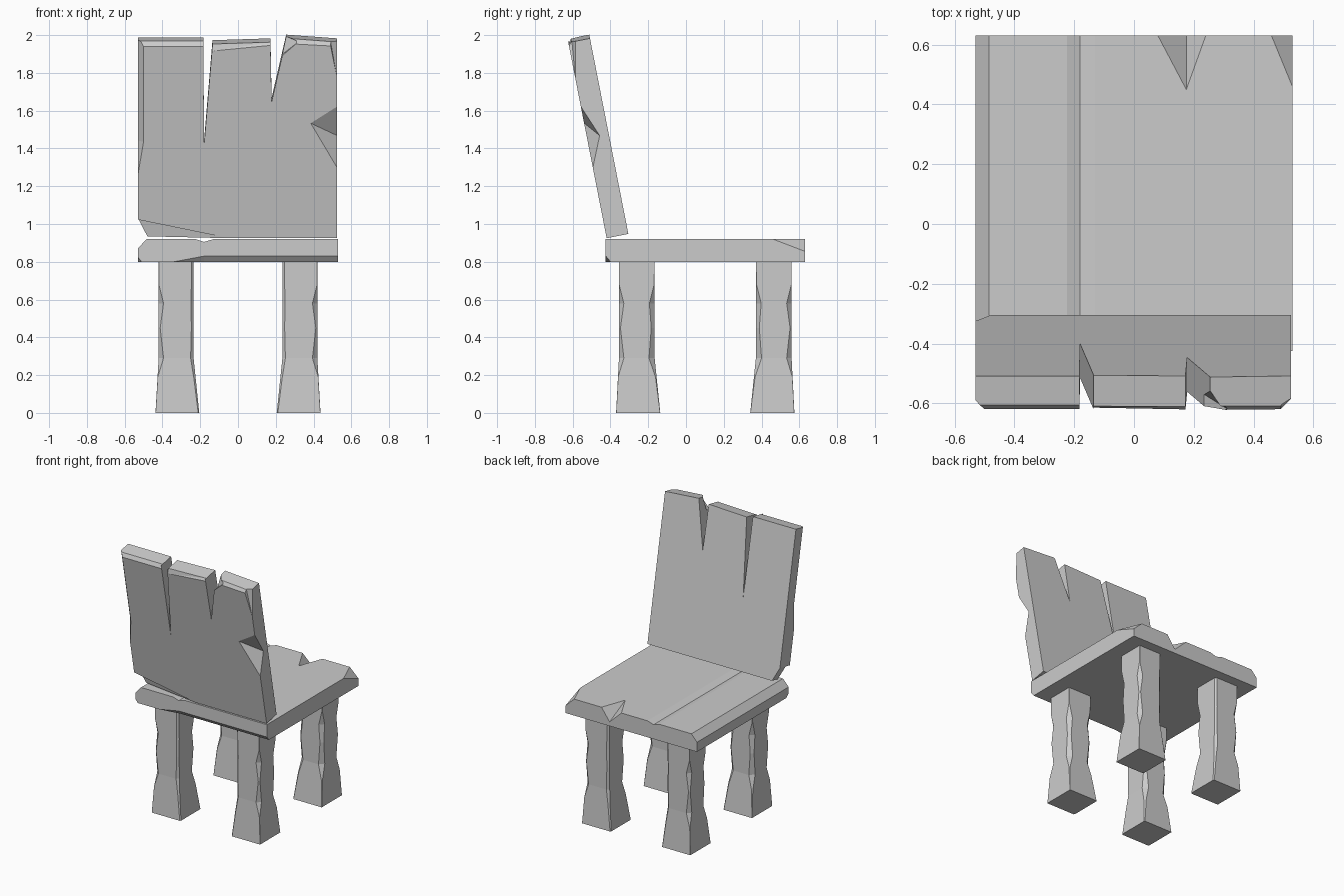
import bpy, bmesh, math
from mathutils import Vector, Matrix

if "Cube" in bpy.data.objects:
    bpy.data.objects.remove(bpy.data.objects["Cube"])


def make_object(name, bm):
    bmesh.ops.recalc_face_normals(bm, faces=bm.faces)
    mesh = bpy.data.meshes.new(name)
    bm.to_mesh(mesh)
    bm.free()
    ob = bpy.data.objects.new(name, mesh)
    bpy.context.collection.objects.link(ob)
    return ob


def slab(name, outline, y0, y1):
    """Extrude an xz outline from y0 to y1."""
    bm = bmesh.new()
    face = bm.faces.new([bm.verts.new((x, y0, z)) for x, z in outline])
    ext = bmesh.ops.extrude_face_region(bm, geom=[face])
    moved = [g for g in ext["geom"] if isinstance(g, bmesh.types.BMVert)]
    bmesh.ops.translate(bm, verts=moved, vec=(0, y1 - y0, 0))
    return make_object(name, bm)


def chip(ob, points, out):
    """Knock a chip off: hull of surface points swept outwards."""
    bm = bmesh.new()
    for p in points:
        bm.verts.new(p)
        bm.verts.new(Vector(p) + Vector(out) * 0.1)
    res = bmesh.ops.convex_hull(bm, input=bm.verts)
    loose = {g for g in res["geom_interior"] + res["geom_unused"]
             if isinstance(g, bmesh.types.BMVert)}
    bmesh.ops.delete(bm, geom=list(loose), context='VERTS')
    cutter = make_object("chip_cutter", bm)
    mod = ob.modifiers.new("chip", 'BOOLEAN')
    mod.operation = 'DIFFERENCE'
    mod.solver = 'EXACT'
    mod.object = cutter
    bpy.context.view_layer.objects.active = ob
    bpy.ops.object.modifier_apply(modifier=mod.name)
    bpy.data.objects.remove(cutter)


# Seat: plank with bevelled left edge and a shallow groove
seat = slab("seat", [(-.53, .80), (.53, .80), (.53, .92), (-.13, .92), (-.18, .905),
                     (-.225, .92), (-.485, .92), (-.53, .87)], -.425, .63)
chip(seat, [(.08, .63, .92), (.24, .63, .92), (.175, .45, .92), (.175, .63, .83)], (0, 1, 1))
chip(seat, [(.46, .63, .92), (.53, .46, .92), (.53, .63, .855)], (1, 1, 1))
chip(seat, [(-.34, -.425, .80), (-.18, -.425, .83), (.53, -.425, .83), (.53, -.40, .80),
            (-.18, -.40, .80)], (.3, -1, -1))
chip(seat, [(-.53, -.425, .825), (-.51, -.425, .80), (-.53, -.40, .80)], (-1, -1, -1))

# Backrest: upright slab with two splits, y is thickness and z runs up the slab
T = .117
back = slab("backrest", [(-.48, 0), (.525, 0), (.525, 1.055), (.255, 1.075), (.178, .735),
                         (.172, 1.055), (-.135, 1.045), (-.18, .50), (-.183, 1.06),
                         (-.53, 1.06), (-.53, .10)], 0, T)
# bevels and chips on the outer face
chip(back, [(-.53, 0, 1.035), (-.183, 0, 1.035), (-.53, .018, 1.06), (-.183, .018, 1.06)],
     (0, -1, 1))
chip(back, [(-.135, 0, 1.01), (.172, 0, 1.04), (-.135, .012, 1.045), (.172, .012, 1.055)],
     (0, -1, 1))
chip(back, [(.235, 0, .985), (.32, 0, 1.06), (.235, .04, .985), (.255, .07, 1.075)],
     (-.4, -1, .6))
chip(back, [(.25, 0, 1.05), (.525, 0, 1.035), (.255, .018, 1.075), (.525, .015, 1.055)],
     (0, -1, 1))
chip(back, [(-.50, 0, 1.06), (-.50, 0, .52), (-.53, 0, .34), (-.53, .035, .52),
            (-.53, .035, 1.06)], (-1, -1, 0))
chip(back, [(.525, 0, .71), (.385, 0, .62), (.525, 0, .38), (.525, .068, .54)], (1, -1, 0))
chip(back, [(.49, 0, 1.04), (.525, 0, .86), (.525, .04, 1.055), (.49, .02, 1.057)],
     (1, -1, .3))
chip(back, [(-.53, 0, .10), (-.05, 0, 0), (-.48, 0, 0), (-.48, .05, 0), (-.53, .05, .10)],
     (-.3, -1, -.6))
back.matrix_world = Matrix.Translation((0, -.42, .925)) @ Matrix.Rotation(math.radians(11.1), 4, 'X')

# Legs: rows of z, outer/outer, outer/inner, inner/outer and inner/inner corner bevels
ROWS = [(0, .001, .001, .006, .004), (.19, .001, .006, .010, .012),
        (.29, .026, .03, .016, .03), (.45, .008, .018, .012, .012),
        (.58, .026, .028, .014, .028), (.68, .001, .003, .012, .004),
        (.80, .001, .001, .010, .001)]


def leg(name, sx, sy):
    bm = bmesh.new()
    rings = []
    for z, oo, oi, io, ii in ROWS:
        f = max(0, 1 - z / .29)
        xo, xi = .42 + .017 * f, .235 - .03 * f
        yo, yi = .457 + .015 * f, .268 - .03 * f
        pts = [(xo, yo - oo), (xo - oo, yo), (xi + io, yo), (xi, yo - io),
               (xi, yi + ii), (xi + ii, yi), (xo - oi, yi), (xo, yi + oi)]
        rings.append([bm.verts.new((sx * x, .102 + sy * y, z)) for x, y in pts])
    for a, b in zip(rings, rings[1:]):
        for i in range(8):
            j = (i + 1) % 8
            bm.faces.new((a[i], a[j], b[j], b[i]))
    bm.faces.new(rings[0])
    bm.faces.new(rings[-1])
    make_object(name, bm)


for sx, side in ((-1, "left"), (1, "right")):
    leg("backrest_leg_" + side, sx, -1)
    leg("seat_edge_leg_" + side, sx, 1)
